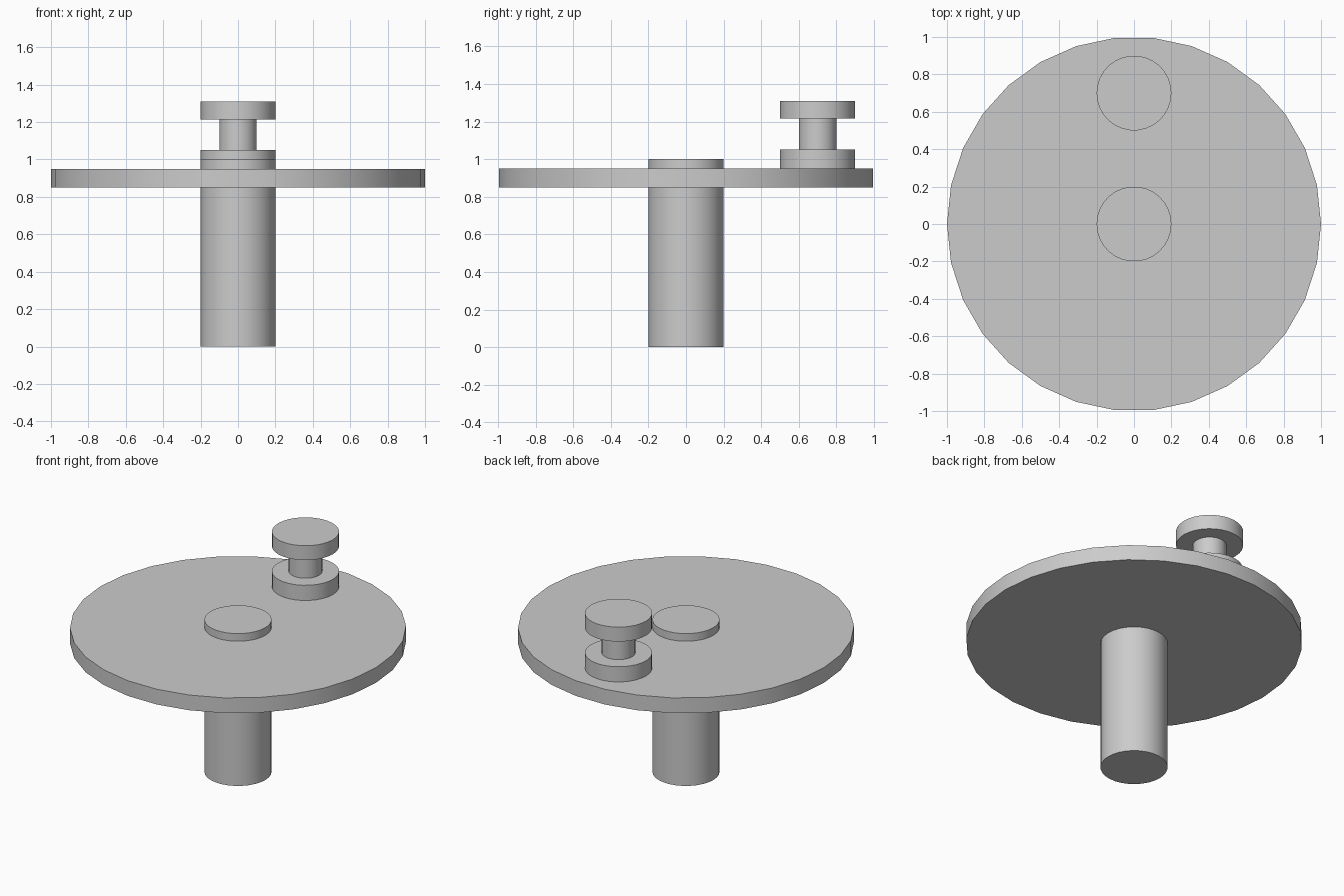
import bpy
import bmesh
from math import cos, sin, tau, radians

SIDES = 30

cube = bpy.data.objects.get("Cube")
if cube:
    bpy.data.objects.remove(cube, do_unlink=True)

# One plain grey for the whole model
grey = bpy.data.materials.new("light_grey")
grey.use_nodes = True
colour = (0.6, 0.6, 0.6, 1.0)
grey.diffuse_color = colour
grey.node_tree.nodes["Principled BSDF"].inputs["Base Color"].default_value = colour


def turned_part(name, profile, y=0.0):
    """Solid of revolution around a vertical axis; profile is (radius, z) from bottom to top."""
    bm = bmesh.new()
    rings = [[bm.verts.new((r * cos(tau * i / SIDES), r * sin(tau * i / SIDES), z))
              for i in range(SIDES)] for r, z in profile]
    for low, high in zip(rings, rings[1:]):
        for i in range(SIDES):
            j = (i + 1) % SIDES
            bm.faces.new((low[i], low[j], high[j], high[i]))
    bm.faces.new(rings[0][::-1])
    bm.faces.new(rings[-1])
    mesh = bpy.data.meshes.new(name)
    bm.to_mesh(mesh)
    bm.free()
    mesh.materials.append(grey)
    obj = bpy.data.objects.new(name, mesh)
    obj.location.y = y
    bpy.context.collection.objects.link(obj)
    bpy.ops.object.select_all(action="DESELECT")
    obj.select_set(True)
    bpy.context.view_layer.objects.active = obj
    bpy.ops.object.shade_smooth_by_angle(angle=radians(30))
    return obj


# Central post, passing through the wheel
turned_part("post", [(0.2, 0.0), (0.2, 1.0)])

# Broad flat wheel
turned_part("wheel", [(1.0, 0.85), (1.0, 0.95)])

# Spool-shaped handle near the back rim: base, neck and cap
turned_part("handle", [(0.2, 0.95), (0.2, 1.05), (0.1, 1.05),
                       (0.1, 1.215), (0.2, 1.215), (0.2, 1.31)], y=0.7)
